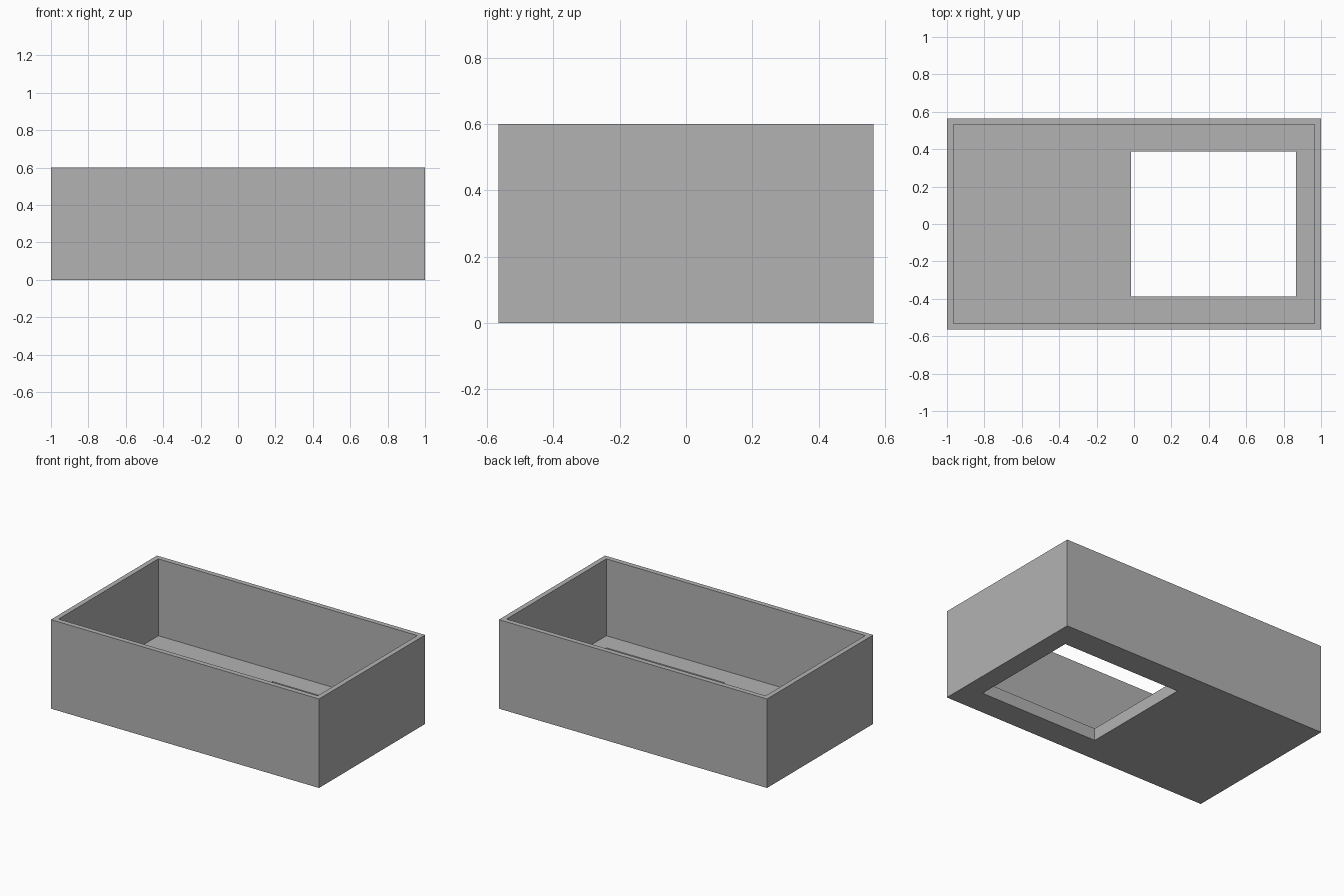
import bpy
import bmesh

if "Cube" in bpy.data.objects:
    bpy.data.objects.remove(bpy.data.objects["Cube"], do_unlink=True)

# Overall sizes
HALF_X, HALF_Y, HEIGHT = 1.0, 0.565, 0.6
WALL, FLOOR = 0.034, 0.082
HOLE = (-0.016, 0.867, -0.388, 0.388)   # min x, max x, min y, max y

# Plain grey material
grey = bpy.data.materials.new("plain grey")
grey.use_nodes = True
colour = (0.45, 0.45, 0.45, 1.0)
grey.diffuse_color = colour
grey.node_tree.nodes["Principled BSDF"].inputs["Base Color"].default_value = colour


def ring(bm, bounds, z):
    """Four corners of a level rectangle."""
    x0, x1, y0, y1 = bounds
    return [bm.verts.new((x, y, z)) for x, y in ((x0, y0), (x1, y0), (x1, y1), (x0, y1))]


def inset(amount):
    x, y = HALF_X - amount, HALF_Y - amount
    return (-x, x, -y, y)


# Open tray: rectangles run from the floor opening, round the walls and back
bm = bmesh.new()
rings = [
    ring(bm, HOLE, 0),               # underside of opening
    ring(bm, inset(0), 0),           # outer base
    ring(bm, inset(0), HEIGHT),      # outer rim
    ring(bm, inset(WALL), HEIGHT),   # inner rim
    ring(bm, inset(WALL), FLOOR),    # inner floor
    ring(bm, HOLE, FLOOR),           # top of opening
]
for lower, upper in zip(rings, rings[1:] + rings[:1]):
    for i in range(4):
        j = (i + 1) % 4
        bm.faces.new((lower[i], lower[j], upper[j], upper[i]))
bmesh.ops.recalc_face_normals(bm, faces=bm.faces)

mesh = bpy.data.meshes.new("open_tray")
bm.to_mesh(mesh)
bm.free()
mesh.materials.append(grey)
tray = bpy.data.objects.new("open_tray", mesh)
bpy.context.collection.objects.link(tray)
